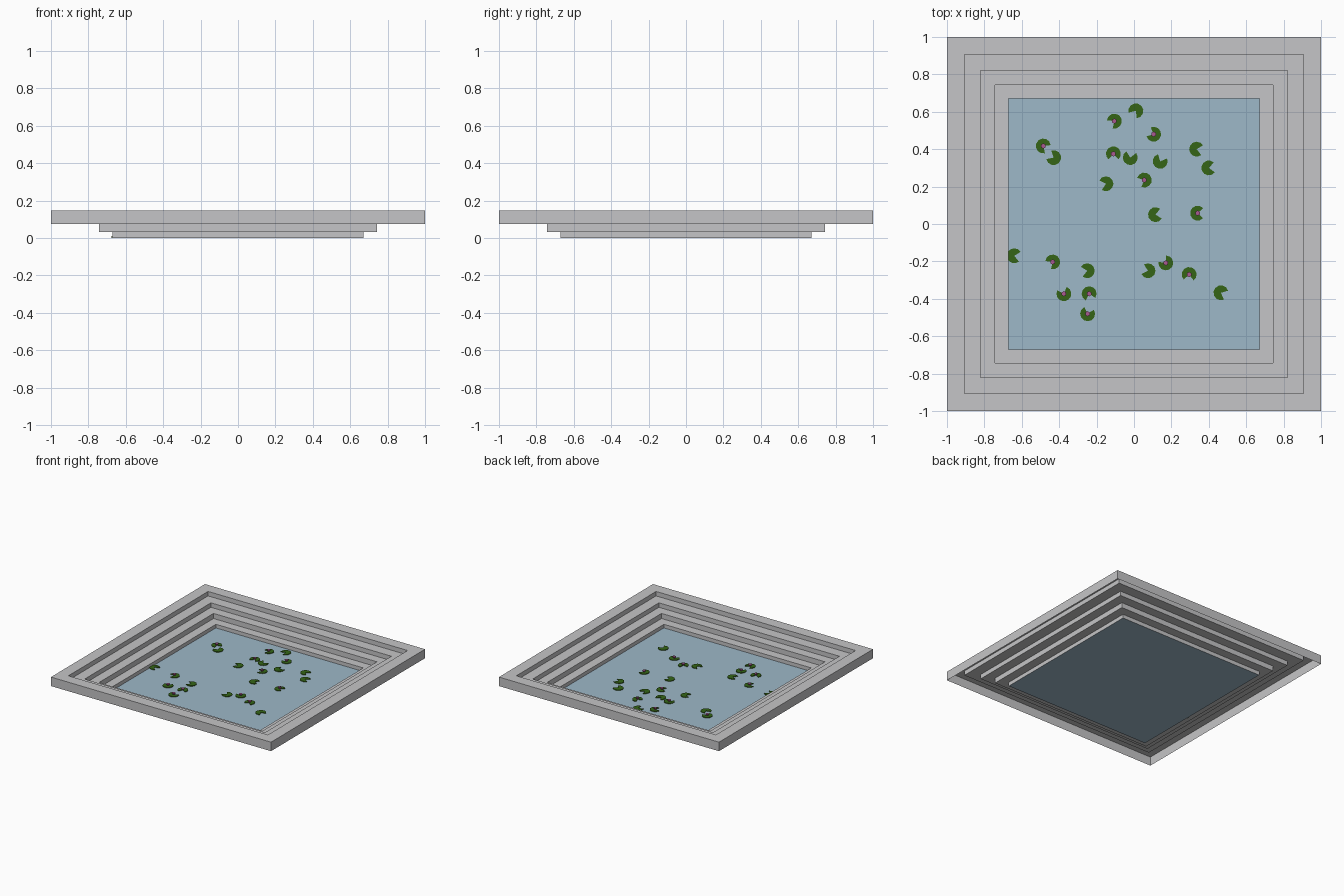
import bpy, bmesh, math

if "Cube" in bpy.data.objects:
    bpy.data.objects.remove(bpy.data.objects["Cube"])


def material(name, rgb):
    m = bpy.data.materials.new(name)
    m.diffuse_color = (*rgb, 1)
    m.use_nodes = True
    m.node_tree.nodes["Principled BSDF"].inputs["Base Color"].default_value = m.diffuse_color
    return m


stone = material("grey stone", (0.56, 0.56, 0.57))
water_blue = material("water blue", (0.34, 0.48, 0.58))
leaf_green = material("leaf green", (0.035, 0.13, 0.008))
petal_pink = material("petal pink", (0.40, 0.10, 0.28))


def finish(name, bm, mat):
    me = bpy.data.meshes.new(name)
    bm.to_mesh(me)
    bm.free()
    me.materials.append(mat)
    ob = bpy.data.objects.new(name, me)
    bpy.context.collection.objects.link(ob)
    return ob


def square(bm, half, z):
    return [bm.verts.new((sx * half, sy * half, z))
            for sx, sy in ((-1, -1), (1, -1), (1, 1), (-1, 1))]


# Stepped stone basin: an open shell, swept from a half-width / height profile
profile = [(1.0, 0.076), (1.0, 0.15), (0.907, 0.15), (0.907, 0.113), (0.82, 0.113),
           (0.82, 0.076), (0.743, 0.076), (0.743, 0.034), (0.67, 0.034), (0.67, 0.002)]
bm = bmesh.new()
rings = [square(bm, h, z) for h, z in profile]
for a, b in zip(rings, rings[1:]):
    for i in range(4):
        j = (i + 1) % 4
        bm.faces.new((a[i], a[j], b[j], b[i]))
finish("stepped_basin", bm, stone)

# Water sheet
bm = bmesh.new()
bm.faces.new(square(bm, 0.67, 0.004))
finish("water", bm, water_blue)


# Lily pad: a thin disc with a wedge cut out
def lily_pad(x, y, notch, r=0.04, z0=0.0, z1=0.011, sides=9):
    bm = bmesh.new()
    half = math.radians(42)
    start = math.radians(notch) + half
    sweep = 2 * math.pi - 2 * half
    pts = [(x, y)] + [(x + r * math.cos(start + sweep * i / sides),
                       y + r * math.sin(start + sweep * i / sides))
                      for i in range(sides + 1)]
    low = [bm.verts.new((px, py, z0 + 0.006)) for px, py in pts]
    top = [bm.verts.new((px, py, z1)) for px, py in pts]
    n = len(pts)
    for i in range(1, n - 1):
        bm.faces.new((top[0], top[i], top[i + 1]))
        bm.faces.new((low[0], low[i + 1], low[i]))
    for i in range(n):
        j = (i + 1) % n
        bm.faces.new((low[i], low[j], top[j], top[i]))
    finish("lily_pad", bm, leaf_green)


# Flower: small bud opening upwards
def flower(x, y):
    bm = bmesh.new()
    bmesh.ops.create_cone(bm, cap_ends=True, segments=6, radius1=0.008,
                          radius2=0.014, depth=0.012)
    bmesh.ops.translate(bm, verts=bm.verts, vec=(x, y, 0.017))
    finish("lily_flower", bm, petal_pink)


# x, y, notch direction in degrees
plain = [(0.01, 0.605, 235), (-0.43, 0.355, 150), (-0.02, 0.355, 80), (0.14, 0.335, 65),
         (0.335, 0.40, -10), (0.40, 0.30, 5), (-0.15, 0.215, 195), (0.115, 0.05, 10),
         (-0.64, -0.17, -10), (-0.25, -0.25, 190), (0.075, -0.25, 165), (0.465, -0.368, -25)]
flowered = [(-0.105, 0.55, 215), (0.105, 0.48, 155), (-0.485, 0.417, -35), (-0.11, 0.375, 270),
            (0.055, 0.235, 205), (0.34, 0.058, 0), (-0.435, -0.203, 215), (0.17, -0.208, 130),
            (0.295, -0.27, 265), (-0.375, -0.373, 110), (-0.24, -0.373, 285),
            (-0.248, -0.48, 75)]
for x, y, notch in plain + flowered:
    lily_pad(x, y, notch)
for x, y, _ in flowered:
    flower(x, y)

# Stand the whole model on the ground
for ob in bpy.data.objects:
    ob.location.z -= 0.002
